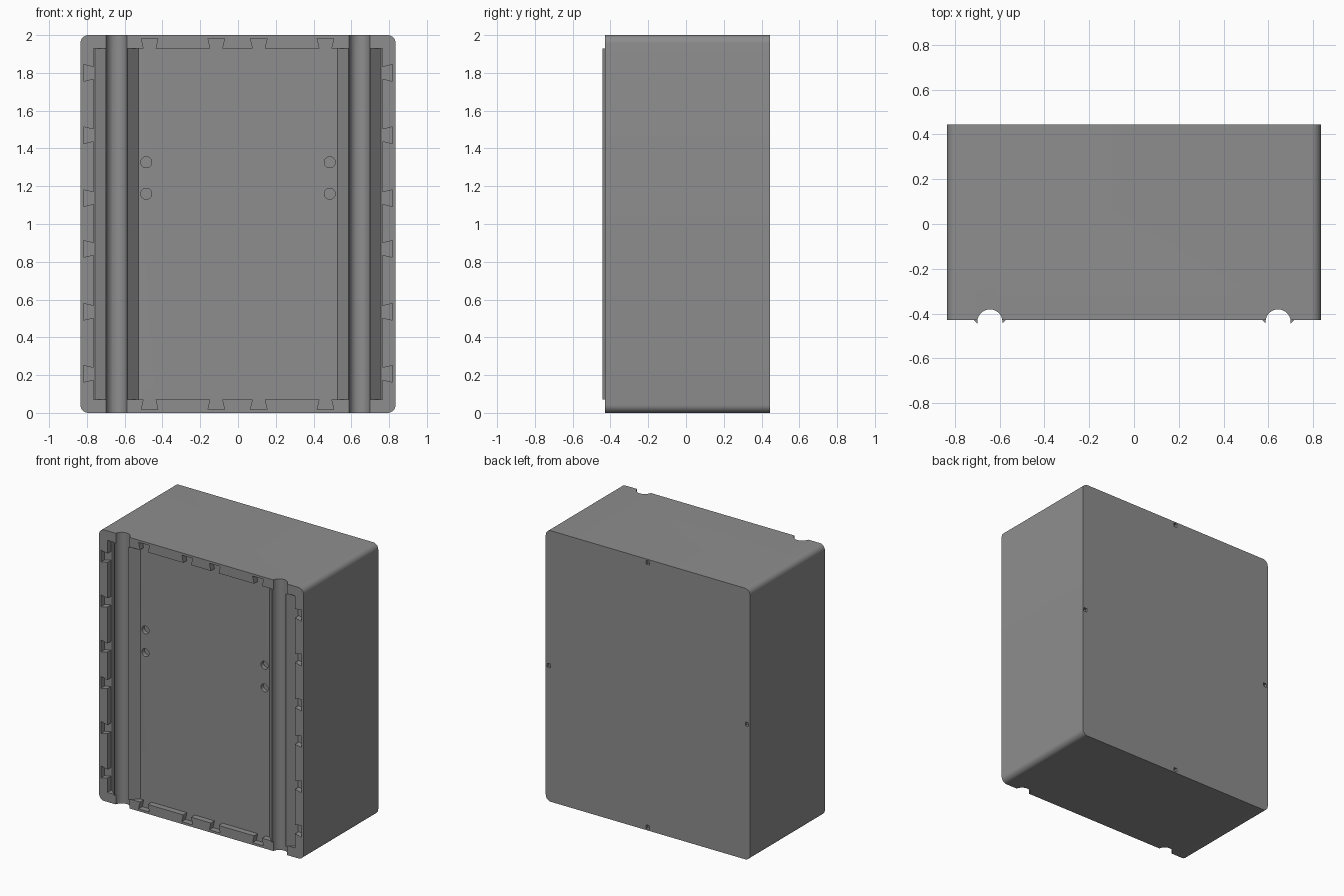
import bpy, bmesh, math

if "Cube" in bpy.data.objects:
    bpy.data.objects.remove(bpy.data.objects["Cube"])

grey = bpy.data.materials.new("mid_grey")
grey.diffuse_color = (0.27, 0.27, 0.27, 1)
grey.use_nodes = True
grey.node_tree.nodes["Principled BSDF"].inputs["Base Color"].default_value = grey.diffuse_color

W, H = 0.834, 2.0                    # half width, height
RIM, FLOOR, BACK = -0.428, -0.385, 0.444   # y of rim face, recess floor, back
PX, P0, P1 = 0.766, 0.07, 1.93       # recess half width, bottom, top
GX, GY, GR = 0.643, -0.437, 0.056    # groove centre and radius


def prism(name, outline, axis, a, b):
    """Extrude a closed 2D outline along y (x, z points) or z (x, y points)."""
    def place(u, v, t):
        return (u, t, v) if axis == 'y' else (u, v, t)
    bm = bmesh.new()
    lo = [bm.verts.new(place(u, v, a)) for u, v in outline]
    hi = [bm.verts.new(place(u, v, b)) for u, v in outline]
    bm.faces.new(lo)
    bm.faces.new(hi)
    n = len(lo)
    for i in range(n):
        j = (i + 1) % n
        bm.faces.new((lo[i], lo[j], hi[j], hi[i]))
    bmesh.ops.recalc_face_normals(bm, faces=bm.faces)
    me = bpy.data.meshes.new(name)
    bm.to_mesh(me)
    bm.free()
    me.materials.append(grey)
    ob = bpy.data.objects.new(name, me)
    bpy.context.collection.objects.link(ob)
    return ob


def arc(cx, cy, r, start, end, n):
    return [(cx + r * math.cos(math.radians(start + (end - start) * i / n)),
             cy + r * math.sin(math.radians(start + (end - start) * i / n)))
            for i in range(n + 1)]


def circle(cx, cy, r, n=32):
    return arc(cx, cy, r, 0, 360, n)[:-1]


def activate(ob):
    bpy.ops.object.select_all(action='DESELECT')
    ob.select_set(True)
    bpy.context.view_layer.objects.active = ob


def cut(ob, cutter):
    m = ob.modifiers.new("cut", 'BOOLEAN')
    m.operation, m.solver, m.object = 'DIFFERENCE', 'EXACT', cutter
    activate(ob)
    bpy.ops.object.modifier_apply(modifier=m.name)
    bpy.data.objects.remove(cutter)


def groove_cutter(x):
    return prism("groove_cutter", circle(x, GY, GR, 48), 'z', -0.1, H + 0.1)


# Body: block with rounded corners
R = 0.042
outline = []
for cx, cz, s in ((W - R, R, -90), (W - R, H - R, 0), (R - W, H - R, 90), (R - W, R, 180)):
    outline += arc(cx, cz, R, s, s + 90, 8)
body = prism("body", outline, 'y', RIM, BACK)

# Front recess whose edge carries dovetail sockets
xs = [-0.468, -0.115, 0.11, 0.463]
zs = [0.207, 0.535, 0.868, 1.137, 1.47, 1.8]
D, WIDE, NARROW = 0.053, 0.044, 0.032


def teeth(centres):
    """Points along one edge as (position, outward distance)."""
    pts = []
    for c in centres:
        pts += [(c - NARROW, 0), (c - WIDE, D), (c + WIDE, D), (c + NARROW, 0)]
    return pts


recess = [(-PX, P0)] + [(t, P0 - d) for t, d in teeth(xs)]
recess += [(PX, P0)] + [(PX + d, t) for t, d in teeth(zs)]
recess += [(PX, P1)] + [(t, P1 + d) for t, d in reversed(teeth(xs))]
recess += [(-PX, P1)] + [(-PX - d, t) for t, d in reversed(teeth(zs))]
cut(body, prism("recess_cutter", recess, 'y', RIM - 0.1, FLOOR))

for side in (-1, 1):
    # Round groove through rim and floor
    cut(body, groove_cutter(side * GX))
    # Pairs of screw holes
    for z in (1.16, 1.327):
        cut(body, prism("hole_cutter", circle(side * 0.486, z, 0.029), 'y', -0.5, FLOOR + 0.03))

# Small pits at the middle of each back edge
for x, z in ((0, 0.025), (0, H - 0.025), (W - 0.025, 1), (0.025 - W, 1)):
    s = 0.014
    sq = [(x - s, z - s), (x + s, z - s), (x + s, z + s), (x - s, z + s)]
    cut(body, prism("pit_cutter", sq, 'y', BACK - 0.02, BACK + 0.1))

# Sloped ridges flanking each groove
parts = [body]
for side, name in ((-1, "left_ridge"), (1, "right_ridge")):
    c = side * GX
    top = -0.443
    half = 0.057 + (FLOOR - top)
    ridge = prism(name, [(c - half, FLOOR), (c - 0.057, top), (c + 0.057, top), (c + half, FLOOR)],
                  'z', P0, P1)
    cut(ridge, groove_cutter(c))
    parts.append(ridge)

for ob in parts:
    activate(ob)
    bpy.ops.object.shade_smooth_by_angle(angle=math.radians(30))
